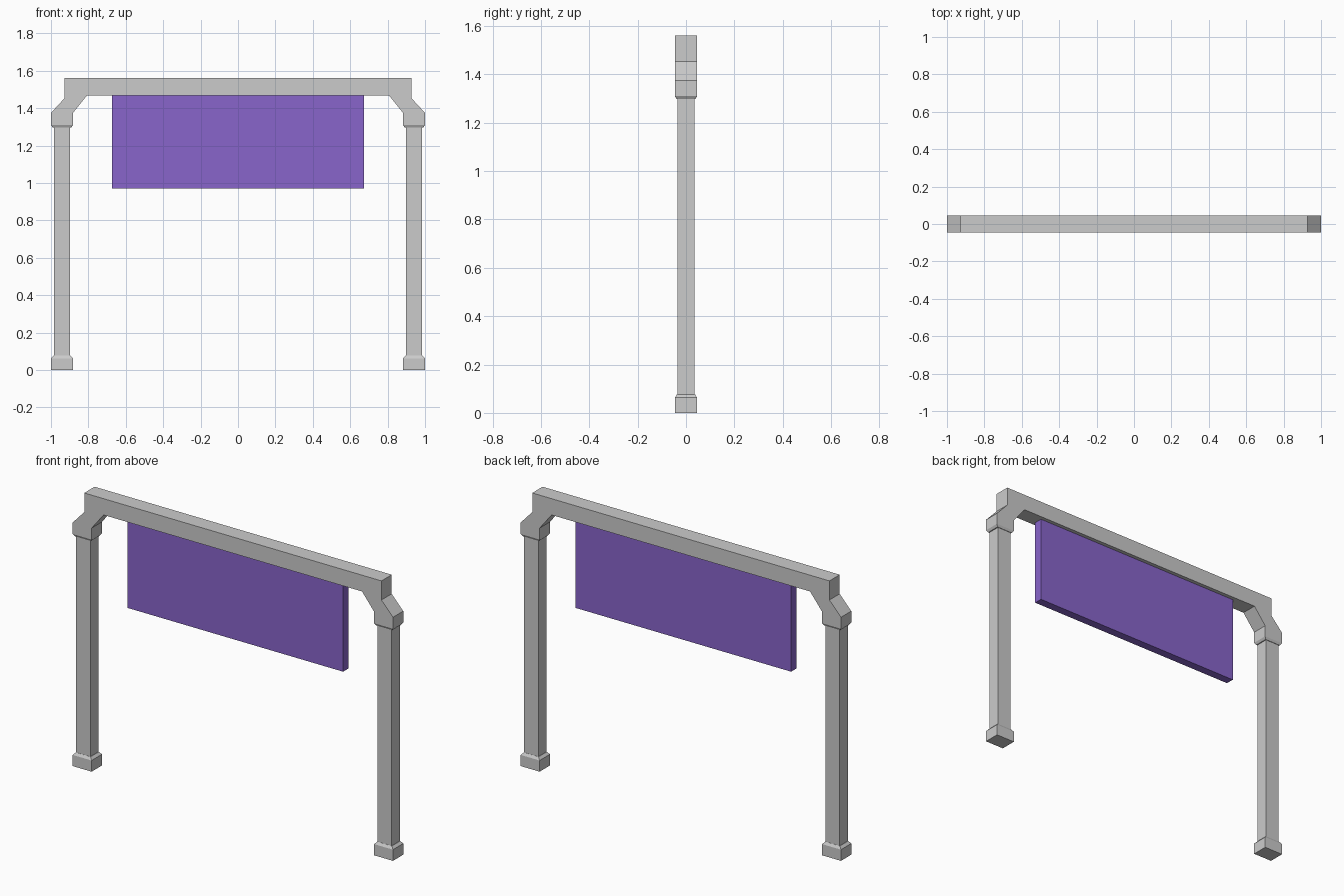
import bpy
import bmesh

if "Cube" in bpy.data.objects:
    bpy.data.objects.remove(bpy.data.objects["Cube"])

POST_X = 0.941
HALF_Y = 0.046


def finish(name, bm):
    bmesh.ops.recalc_face_normals(bm, faces=bm.faces)
    mesh = bpy.data.meshes.new(name)
    bm.to_mesh(mesh)
    bm.free()
    obj = bpy.data.objects.new(name, mesh)
    bpy.context.collection.objects.link(obj)
    return obj


def loft(name, cx, sections):
    """Stack of rectangular sections (half_x, half_y, z), capped at both ends."""
    bm = bmesh.new()
    rings = [[bm.verts.new((cx + sx * hx, sy * hy, z))
              for sx, sy in ((-1, -1), (1, -1), (1, 1), (-1, 1))]
             for hx, hy, z in sections]
    for a, b in zip(rings, rings[1:]):
        for i in range(4):
            j = (i + 1) % 4
            bm.faces.new((a[i], a[j], b[j], b[i]))
    bm.faces.new(rings[0])
    bm.faces.new(rings[-1])
    return finish(name, bm)


def extrude_profile(name, points, half_y):
    """Extrude an x-z outline symmetrically along y."""
    bm = bmesh.new()
    face = bm.faces.new([bm.verts.new((x, -half_y, z)) for x, z in points])
    new = bmesh.ops.extrude_face_region(bm, geom=[face])["geom"]
    bmesh.ops.translate(bm, vec=(0, 2 * half_y, 0),
                        verts=[v for v in new if isinstance(v, bmesh.types.BMVert)])
    return finish(name, bm)


# Posts with chamfered foot blocks and the chamfer under the capitals
for side, label in ((-1, "left"), (1, "right")):
    cx = side * POST_X
    loft(label + "_foot", cx, [(0.059, HALF_Y, 0), (0.059, HALF_Y, 0.063),
                               (0.046, 0.037, 0.077)])
    loft(label + "_post", cx, [(0.044, 0.036, 0.075), (0.044, 0.036, 1.3)])
    loft(label + "_capital_chamfer", cx, [(0.05, 0.039, 1.297),
                                          (0.059, HALF_Y, 1.31)])

# Top beam with cranked brackets, as one mirrored outline
half = [(0.807, 1.469), (0.882, 1.375), (0.882, 1.31), (1.0, 1.31),
        (1.0, 1.375), (0.928, 1.453), (0.928, 1.561)]
extrude_profile("top_beam", half + [(-x, z) for x, z in reversed(half)], HALF_Y)

# Hanging sign panel
panel = loft("sign_panel", 0, [(0.673, 0.024, 0.972), (0.673, 0.024, 1.469)])
mat = bpy.data.materials.new("purple")
mat.diffuse_color = (0.25, 0.13, 0.6, 1)
mat.use_nodes = True
mat.node_tree.nodes["Principled BSDF"].inputs["Base Color"].default_value = mat.diffuse_color
panel.data.materials.append(mat)
